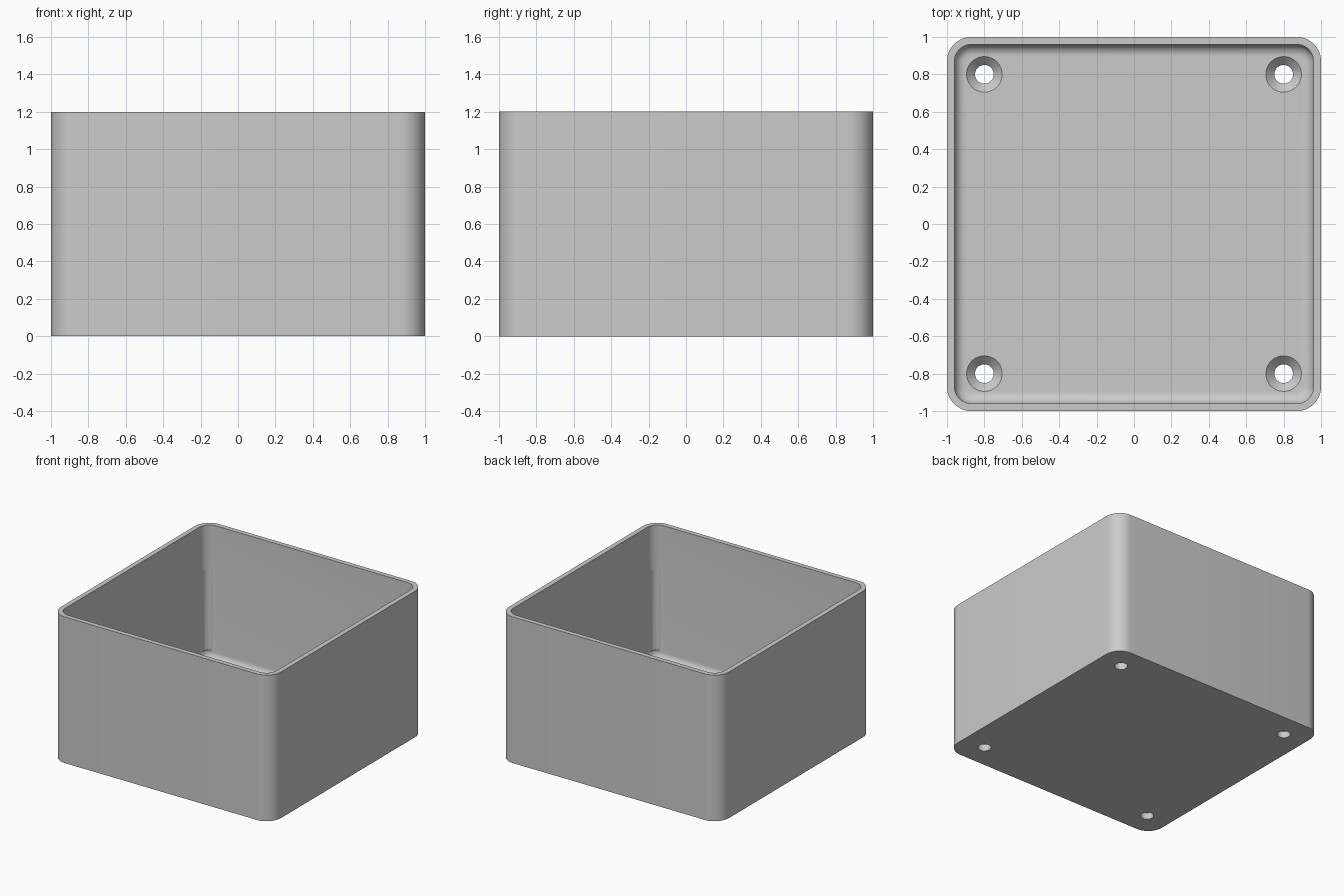
import bpy, bmesh, math
from mathutils import Matrix

cube = bpy.data.objects.get("Cube")
if cube:
    bpy.data.objects.remove(cube, do_unlink=True)

HEIGHT, WALL, FLOOR, CORNER, FILLET = 1.2, 0.04, 0.1, 0.13, 0.06
STEPS = 12

grey = bpy.data.materials.new("plain grey")
grey.use_nodes = True
colour = (0.6, 0.6, 0.6, 1)
grey.diffuse_color = colour
grey.node_tree.nodes["Principled BSDF"].inputs["Base Color"].default_value = colour


def ring(bm, inset, z):
    """Rounded square, drawn in from the outer wall by inset."""
    radius = CORNER - inset
    c = 1 - CORNER
    verts = []
    for quarter, (sx, sy) in enumerate([(1, 1), (-1, 1), (-1, -1), (1, -1)]):
        for i in range(STEPS + 1):
            a = (quarter + i / STEPS) * math.pi / 2
            verts.append(bm.verts.new((sx * c + radius * math.cos(a),
                                       sy * c + radius * math.sin(a), z)))
    return verts


def finish(bm, name):
    bmesh.ops.recalc_face_normals(bm, faces=bm.faces)
    mesh = bpy.data.meshes.new(name)
    bm.to_mesh(mesh)
    bm.free()
    mesh.materials.append(grey)
    obj = bpy.data.objects.new(name, mesh)
    bpy.context.collection.objects.link(obj)
    return obj


# Open box: outer wall, rim, inner wall, floor fillet and floor
levels = [(0, 0), (0, HEIGHT), (WALL, HEIGHT)]
for i in range(9):
    a = i / 8 * math.pi / 2
    levels.append((WALL + FILLET * (1 - math.cos(a)),
                   FLOOR + FILLET * (1 - math.sin(a))))
bm = bmesh.new()
rings = [ring(bm, inset, z) for inset, z in levels]
for low, high in zip(rings, rings[1:]):
    for i in range(len(low)):
        j = (i + 1) % len(low)
        bm.faces.new((low[i], low[j], high[j], high[i]))
bm.faces.new(rings[0])
bm.faces.new(rings[-1])
box = finish(bm, "open_box")


def cutter(name, at, r_low, r_high, z_low, z_high):
    """Four round cutters, one near each corner."""
    bm = bmesh.new()
    for sx in (-1, 1):
        for sy in (-1, 1):
            place = Matrix.Translation((sx * at, sy * at, (z_low + z_high) / 2))
            bmesh.ops.create_cone(bm, cap_ends=True, segments=48, radius1=r_low,
                                  radius2=r_high, depth=z_high - z_low, matrix=place)
    obj = finish(bm, name)
    obj.hide_render = True
    return obj


# Screw holes, their countersinks, and shallow corner grooves
cutters = [
    cutter("screw_hole_cutter", 0.8, 0.05, 0.05, -0.1, 0.2),
    cutter("countersink_cutter", 0.8, 0.04, 0.105, FLOOR - 0.055, FLOOR + 0.01),
    cutter("corner_groove_cutter", 0.905, 0.05, 0.05, FLOOR + 0.07, 0.84),
]
for tool in cutters:
    mod = box.modifiers.new(tool.name, 'BOOLEAN')
    mod.operation = 'DIFFERENCE'
    mod.solver = 'EXACT'
    mod.object = tool

# Apply the cuts, drop the cutters, smooth the curves
bpy.ops.object.select_all(action='DESELECT')
bpy.context.view_layer.objects.active = box
box.select_set(True)
for mod in list(box.modifiers):
    bpy.ops.object.modifier_apply(modifier=mod.name)
for tool in cutters:
    bpy.data.objects.remove(tool, do_unlink=True)
bpy.ops.object.shade_smooth_by_angle(angle=math.radians(30))
